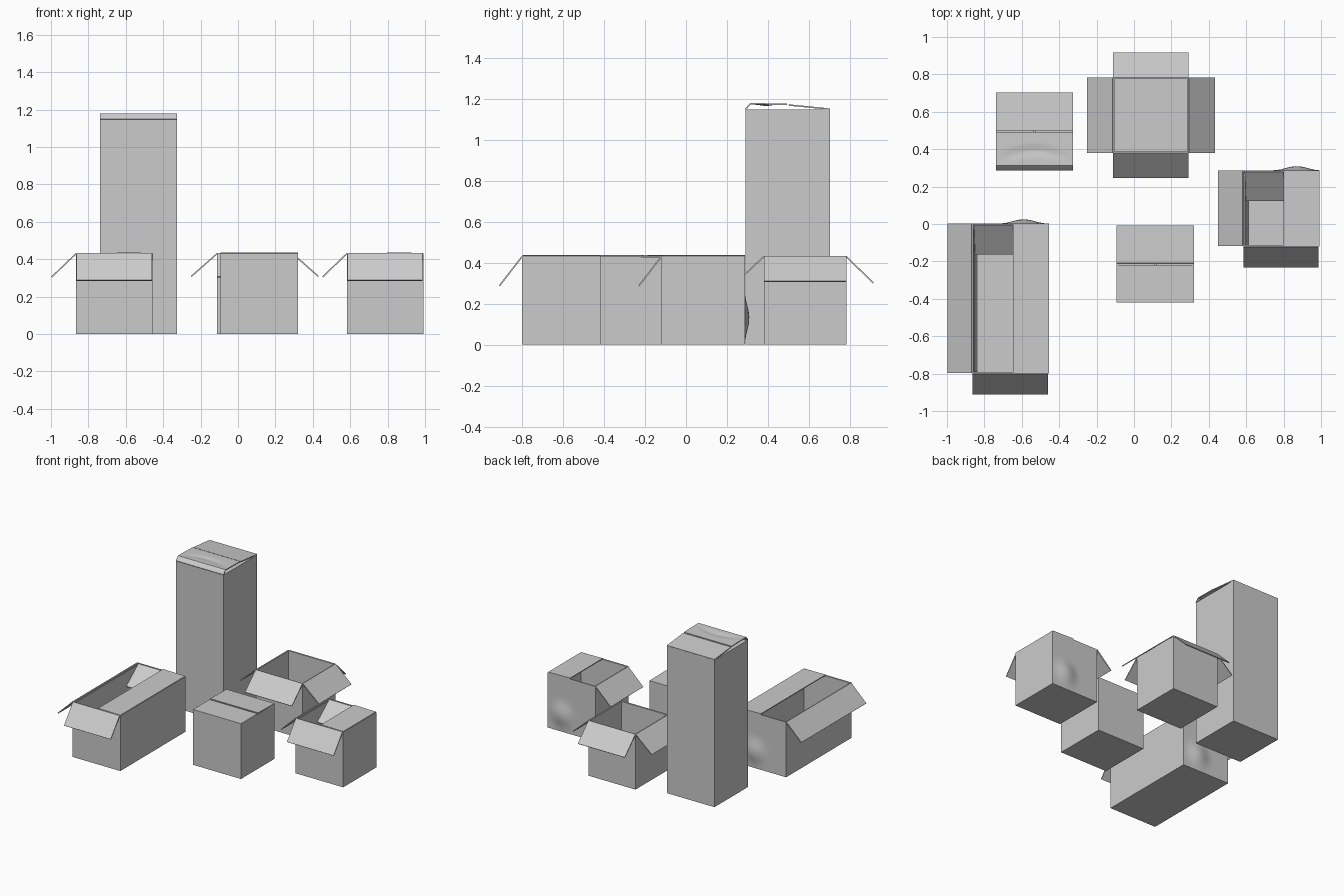
import bpy, bmesh
from math import cos, pi, hypot, sin
from mathutils import Vector as V

if "Cube" in bpy.data.objects:
    bpy.data.objects.remove(bpy.data.objects["Cube"])

T = 0.007  # cardboard thickness


def finish(name, bm, offset):
    """Turn a thin sheet into thick cardboard."""
    me = bpy.data.meshes.new(name)
    bm.to_mesh(me)
    bm.free()
    ob = bpy.data.objects.new(name, me)
    bpy.context.collection.objects.link(ob)
    m = ob.modifiers.new("thickness", 'SOLIDIFY')
    m.thickness, m.offset, m.use_even_offset = T, offset, True
    bpy.ops.object.select_all(action='DESELECT')
    ob.select_set(True)
    bpy.context.view_layer.objects.active = ob
    bpy.ops.object.modifier_apply(modifier=m.name)
    bpy.ops.object.shade_smooth_by_angle(angle=0.5)
    return ob


def sheet(name, origin, u, v, n=1, lift=None):
    """Flap spanned by u (hinge) and v (depth), with optional lift in z."""
    bm = bmesh.new()
    o, u, v = V(origin), V(u), V(v)
    g = [[bm.verts.new(o + u * i / n + v * j / n +
                       V((0, 0, lift(i / n, j / n) if lift else 0)))
          for j in range(n + 1)] for i in range(n + 1)]
    for i in range(n):
        for j in range(n):
            bm.faces.new((g[i][j], g[i + 1][j], g[i + 1][j + 1], g[i][j + 1]))
    return finish(name, bm, 0)


def body(name, x0, x1, y0, y1, h, bulge=None):
    """Open-topped carton; bulge = x of a soft swelling in the back wall."""
    bm = bmesh.new()
    bmesh.ops.create_cube(bm, size=1)
    for v in bm.verts:
        v.co = V(((x0 + x1) / 2 + v.co.x * (x1 - x0),
                  (y0 + y1) / 2 + v.co.y * (y1 - y0), (v.co.z + .5) * h))
    if bulge is not None:
        bmesh.ops.subdivide_edges(bm, edges=bm.edges[:], cuts=15, use_grid_fill=True)
        for v in bm.verts:
            if v.co.y > y1 - 1e-4:
                r = min(hypot((v.co.x - bulge) / .125, (v.co.z - .13) / .13), 1)
                v.co.y += .011 * (1 + cos(pi * r))
    top = [f for f in bm.faces if f.calc_center_median().z > h - 1e-4]
    bmesh.ops.delete(bm, geom=top, context='FACES')
    return finish(name, bm, -1)


def half_open_box(name, x0, x1, y0, y1, bulge):
    h = .43
    body(name + "_body", x0, x1, y0, y1, h, bulge)
    w, d = x1 - x0, y1 - y0
    # left and front flaps hang outwards
    sheet(name + "_left_flap", (x0, y0 + .003, h), (0, d - .003, 0), (-.13, 0, -.125))
    sheet(name + "_front_flap", (x0 + .003, y0, h), (w - .008, 0, 0), (0, -.11, -.143))
    # right flap lies inwards, back flap drops inside
    sheet(name + "_right_flap", (x1 - .003, y0 + .003, h), (0, d - .003, 0), (-.19, 0, .004))
    sheet(name + "_back_flap", (x0 + .01, y1 - .008, h - .006), (w - .02, 0, 0), (0, -.155, -.115))
    # inner left wall bows inwards
    sheet(name + "_left_lining", (x0 + .008, y0 + .008, h - .01), (0, d - .016, 0), (.018, 0, -h + .02))


# low and long half-open boxes
half_open_box("square_box", .582, .992, -.12, .287, .87)
half_open_box("long_box", -.866, -.455, -.80, .003, -.59)

# fully open box, all four flaps hanging outwards
x0, x1, y0, y1, h = -.112, .292, .38, .782, .43
body("open_box_body", x0, x1, y0, y1, h)
sheet("open_box_left_flap", (x0, y0, h), (0, y1 - y0, 0), (-.138, 0, -.122))
sheet("open_box_right_flap", (x1, y0, h), (0, y1 - y0, 0), (.138, 0, -.122))
sheet("open_box_front_flap", (x0, y0, h), (x1 - x0, 0, 0), (0, -.132, -.125))
sheet("open_box_back_flap", (x0, y1, h), (x1 - x0, 0, 0), (0, .132, -.13))


def closed_box(name, x0, x1, y0, y1, h, front_rise, back_rise, n=1, lift=None):
    body(name + "_body", x0, x1, y0, y1, h)
    w, d = x1 - x0, y1 - y0
    # side flaps tucked under the front and back flaps
    sheet(name + "_left_flap", (x0 + .008, y0 + .008, h - .006), (0, d - .016, 0), (w * .47, 0, 0))
    sheet(name + "_right_flap", (x1 - .008, y0 + .008, h - .006), (0, d - .016, 0), (-w * .47, 0, 0))
    sheet(name + "_front_flap", (x0, y0, h + .002), (w, 0, 0), (0, d * .49, front_rise), n, lift)
    sheet(name + "_back_flap", (x0, y1, h + .003), (w, 0, 0), (0, -d * .49, back_rise))


def crumple(s, t):
    """Front flap springs up at its hinge, with a shallow arched dent."""
    rise = .028 * min(t / .12, 1)
    edge = .25 + .25 * sin(pi * s)
    return rise - .007 * sin(pi * s) * max(0, 1 - abs(t - edge) / .2)


closed_box("small_box", -.093, .32, -.42, -.008, .426, .001, .004)
closed_box("tall_box", -.738, -.327, .29, .703, 1.146, -.004, .02, 24, crumple)
